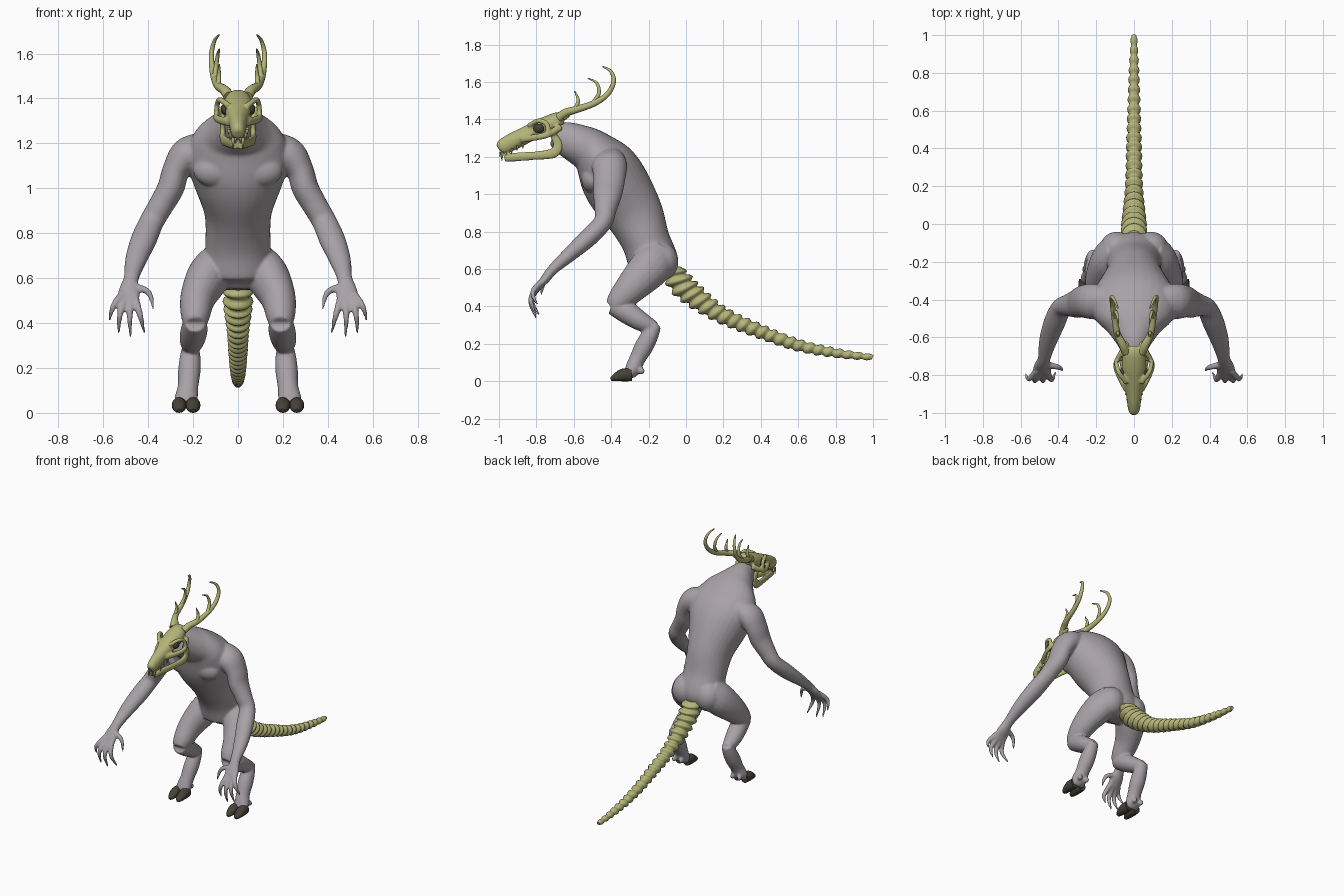
import bpy, bmesh, math
from mathutils import Vector, Matrix


def material(name, rgb):
    m = bpy.data.materials.new(name)
    m.diffuse_color = (*rgb, 1)
    return m


SKIN = material("grey skin", (0.39, 0.36, 0.38))
BONE = material("yellow bone", (0.46, 0.46, 0.19))
DARK = material("dark horn", (0.06, 0.055, 0.04))
X = Vector((1, 0, 0))


def spline(pts, n):
    """Catmull-Rom interpolation of (x, y, z, rx, ry) tuples."""
    out = []
    for i in range(len(pts) - 1):
        a, b = pts[max(i - 1, 0)], pts[i]
        c, d = pts[i + 1], pts[min(i + 2, len(pts) - 1)]
        for k in range(n):
            t = k / n
            out.append([0.5 * (2 * q + (r - p) * t + (2 * p - 5 * q + 4 * r - s) * t * t
                               + (3 * q - p - 3 * r + s) * t ** 3)
                        for p, q, r, s in zip(a, b, c, d)])
    return out + [list(pts[-1])]


def loft(bm, pts, n=5, seg=20, side=1, slant=0.0):
    """Closed tube with elliptical sections; side=-1 mirrors it in x."""
    rows = spline(pts, n) if n > 1 else pts
    P = [Vector(r[:3]) for r in rows]
    rings = []
    for i, r in enumerate(rows):
        t = (P[min(i + 1, len(P) - 1)] - P[max(i - 1, 0)]).normalized()
        u = (X - t * t.dot(X)).normalized()
        v = t.cross(u)
        ring = []
        for k in range(seg):
            a = math.tau * k / seg
            p = P[i] + u * r[3] * math.cos(a) + v * r[4] * math.sin(a) + t * slant * r[4] * math.sin(a)
            ring.append(bm.verts.new((p.x * side, p.y, max(p.z, 0))))
        rings.append(ring)
    for a, b in zip(rings, rings[1:]):
        for k in range(seg):
            bm.faces.new((a[k], a[(k + 1) % seg], b[(k + 1) % seg], b[k]))
    bm.faces.new(rings[0])
    bm.faces.new(rings[-1])


def ball(bm, c, r, side=1):
    bmesh.ops.create_uvsphere(bm, u_segments=20, v_segments=12, radius=1,
                              matrix=Matrix.Translation((c[0] * side, c[1], c[2])) @ Matrix.Diagonal((*r, 1)))


def finish(bm, name, mat, voxel=0, smooth=0):
    bmesh.ops.recalc_face_normals(bm, faces=bm.faces)
    for f in bm.faces:
        f.smooth = len(f.verts) < 5
    me = bpy.data.meshes.new(name)
    bm.to_mesh(me)
    bm.free()
    me.materials.append(mat)
    ob = bpy.data.objects.new(name, me)
    bpy.context.collection.objects.link(ob)
    if voxel:
        m = ob.modifiers.new("fuse", 'REMESH')
        m.mode, m.voxel_size, m.use_smooth_shade = 'VOXEL', voxel, True
        m = ob.modifiers.new("soften", 'SMOOTH')
        m.factor, m.iterations = 0.5, smooth
    return ob


# Body: torso, arms, hands and legs fused into one skin
bm = bmesh.new()
loft(bm, [(0, -.17, .55, .07, .06), (0, -.17, .62, .15, .13), (0, -.215, .75, .145, .13),
          (0, -.275, .89, .15, .155), (0, -.36, 1.03, .2, .175), (0, -.425, 1.14, .235, .165),
          (0, -.50, 1.225, .2, .125), (0, -.57, 1.265, .135, .108), (0, -.65, 1.30, .08, .09),
          (0, -.71, 1.32, .055, .06)], 6, 32)
for s in (1, -1):
    # shoulder, arm and palm
    loft(bm, [(.13, -.42, 1.17, .07, .09), (.22, -.41, 1.15, .08, .095), (.275, -.41, 1.08, .062, .085),
              (.3, -.42, 1.0, .06, .078), (.345, -.43, .92, .056, .06), (.385, -.445, .85, .055, .05),
              (.42, -.52, .77, .058, .05), (.455, -.62, .68, .048, .04), (.475, -.71, .6, .034, .029),
              (.485, -.75, .55, .045, .025), (.485, -.775, .52, .05, .02), (.483, -.785, .5, .04, .015)], side=s)
    # clawed fingers and thumb
    for a, b, c in (((.515, -.775, .53), (.555, -.82, .475), (.574, -.795, .41)),
                    ((.50, -.78, .515), (.525, -.83, .44), (.532, -.8, .352)),
                    ((.478, -.78, .515), (.482, -.83, .43), (.478, -.8, .337)),
                    ((.46, -.775, .52), (.437, -.825, .44), (.416, -.785, .355)),
                    ((.455, -.745, .56), (.397, -.76, .535), (.376, -.775, .462))):
        loft(bm, [(*a, .018, .018), (*b, .014, .015), (*c, .006, .006)], 5, 12, s)
    # thigh, shin and long hoofed foot
    loft(bm, [(.08, -.13, .68, .08, .1), (.13, -.19, .61, .095, .11), (.178, -.28, .515, .079, .09),
              (.19, -.36, .43, .064, .066), (.19, -.395, .395, .045, .045)], side=s)
    loft(bm, [(.19, -.395, .405, .048, .048), (.195, -.32, .37, .06, .06),
              (.205, -.24, .32, .055, .052), (.21, -.165, .285, .034, .034)], side=s)
    loft(bm, [(.21, -.16, .305, .035, .03), (.213, -.19, .25, .046, .045), (.217, -.225, .185, .05, .05),
              (.222, -.26, .12, .046, .043), (.23, -.285, .065, .052, .042), (.232, -.31, .035, .05, .03)], side=s)
    for x in (.205, .26):
        ball(bm, (x, -.238, .055), (.015, .018, .02), s)
    ball(bm, (.1, -.5, 1.08), (.1, .06, .075), s)      # chest muscle
    ball(bm, (.09, -.125, .64), (.09, .085, .1), s)    # buttock
finish(bm, "body", SKIN, .007, 7)

# Hooves: two toes on each foot
bm = bmesh.new()
for s in (1, -1):
    for x in (.2, .262):
        loft(bm, [(x, -.29, .035, .029, .034), (x, -.34, .033, .033, .034),
                  (x, -.385, .017, .023, .018), (x, -.402, .009, .01, .009)], 4, 16, s)
finish(bm, "hooves", DARK)

# Tail: one tube swelling at every vertebra
path = spline([(0, -.075, .61, .055, .05), (0, -.045, .55, .06, .062), (0, .02, .475, .057, .062),
               (0, .18, .36, .043, .044), (0, .4, .265, .037, .036), (0, .61, .19, .031, .03),
               (0, .82, .148, .024, .023), (0, .998, .128, .015, .015)], 40)
length = [0]
for a, b in zip(path, path[1:]):
    length.append(length[-1] + (Vector(a[:3]) - Vector(b[:3])).length)
COUNT, STEPS = 23, 6
rows, j = [], 0
for i in range(COUNT * STEPS + 1):
    while j < len(path) - 1 and length[j] < length[-1] * i / (COUNT * STEPS):
        j += 1
    swell = (.8, .95, 1.12, 1.17, 1.08, .9)[i % STEPS]
    p = path[j]
    rows.append((0, p[1], p[2], p[3] * swell, p[4] * swell))
bm = bmesh.new()
loft(bm, rows, 1, 16, slant=-.3)
finish(bm, "tail_bones", BONE)

# Skull: cranium with snout, cheek arches, brows, jaw and teeth
bm = bmesh.new()
loft(bm, [(0, -.65, 1.395, .035, .035), (0, -.68, 1.395, .055, .045), (0, -.75, 1.365, .065, .05),
          (0, -.82, 1.335, .055, .046), (0, -.88, 1.305, .045, .046), (0, -.94, 1.275, .037, .046),
          (0, -.985, 1.25, .03, .04), (0, -1.0, 1.24, .017, .022)])
for s in (1, -1):
    loft(bm, [(.04, -.88, 1.295, .014, .02), (.082, -.8, 1.305, .013, .018), (.097, -.74, 1.32, .012, .018),
              (.06, -.67, 1.36, .014, .02)], 5, 12, s)
    loft(bm, [(.04, -.84, 1.365, .013, .014), (.078, -.79, 1.393, .013, .013), (.092, -.745, 1.375, .012, .014),
              (.097, -.735, 1.325, .012, .014)], 5, 12, s)
    loft(bm, [(.068, -.715, 1.325, .011, .018), (.068, -.685, 1.265, .012, .026), (.067, -.71, 1.22, .014, .028),
              (.05, -.8, 1.207, .013, .023), (.028, -.9, 1.2, .014, .024), (.01, -.968, 1.193, .018, .02)], 5, 12, s)
    loft(bm, [(.045, -.66, 1.415, .022, .025), (.05, -.63, 1.435, .02, .022)], 2, 12, s)
finish(bm, "skull", BONE, .006, 3)

bm = bmesh.new()
for s in (1, -1):
    for x, y, top, tip, r in ((.022, -.982, 1.225, 1.178, .009), (.01, -.992, 1.225, 1.2, .006),
                              (.035, -.93, 1.245, 1.215, .007), (.04, -.9, 1.26, 1.235, .008),
                              (.042, -.87, 1.27, 1.245, .008), (.018, -.962, 1.2, 1.24, .008)):
        loft(bm, [(x, y, top, r, r), (x, y - .003, tip, .002, .002)], 2, 8, s)
finish(bm, "teeth", BONE)

# Eye sockets and nose opening
bm = bmesh.new()
for s in (1, -1):
    ball(bm, (.058, -.787, 1.352), (.018, .03, .025), s)
    ball(bm, (.01, -.984, 1.274), (.008, .018, .016), s)
finish(bm, "sockets", DARK)

# Antlers: hooked main beam with two tines
bm = bmesh.new()
for s in (1, -1):
    loft(bm, [(.042, -.68, 1.41, .024, .024), (.06, -.64, 1.437, .022, .022), (.088, -.58, 1.455, .018, .019),
              (.105, -.49, 1.487, .015, .017), (.115, -.42, 1.535, .013, .014), (.118, -.387, 1.6, .011, .012),
              (.105, -.4, 1.655, .008, .009), (.085, -.445, 1.683, .004, .004)], 6, 12, s)
    loft(bm, [(.088, -.595, 1.453, .012, .012), (.085, -.576, 1.5, .01, .01),
              (.083, -.595, 1.552, .003, .003)], 6, 10, s)
    loft(bm, [(.105, -.5, 1.485, .012, .012), (.098, -.466, 1.54, .01, .011), (.09, -.478, 1.595, .008, .008),
              (.083, -.525, 1.62, .003, .003)], 6, 10, s)
finish(bm, "antlers", BONE)
